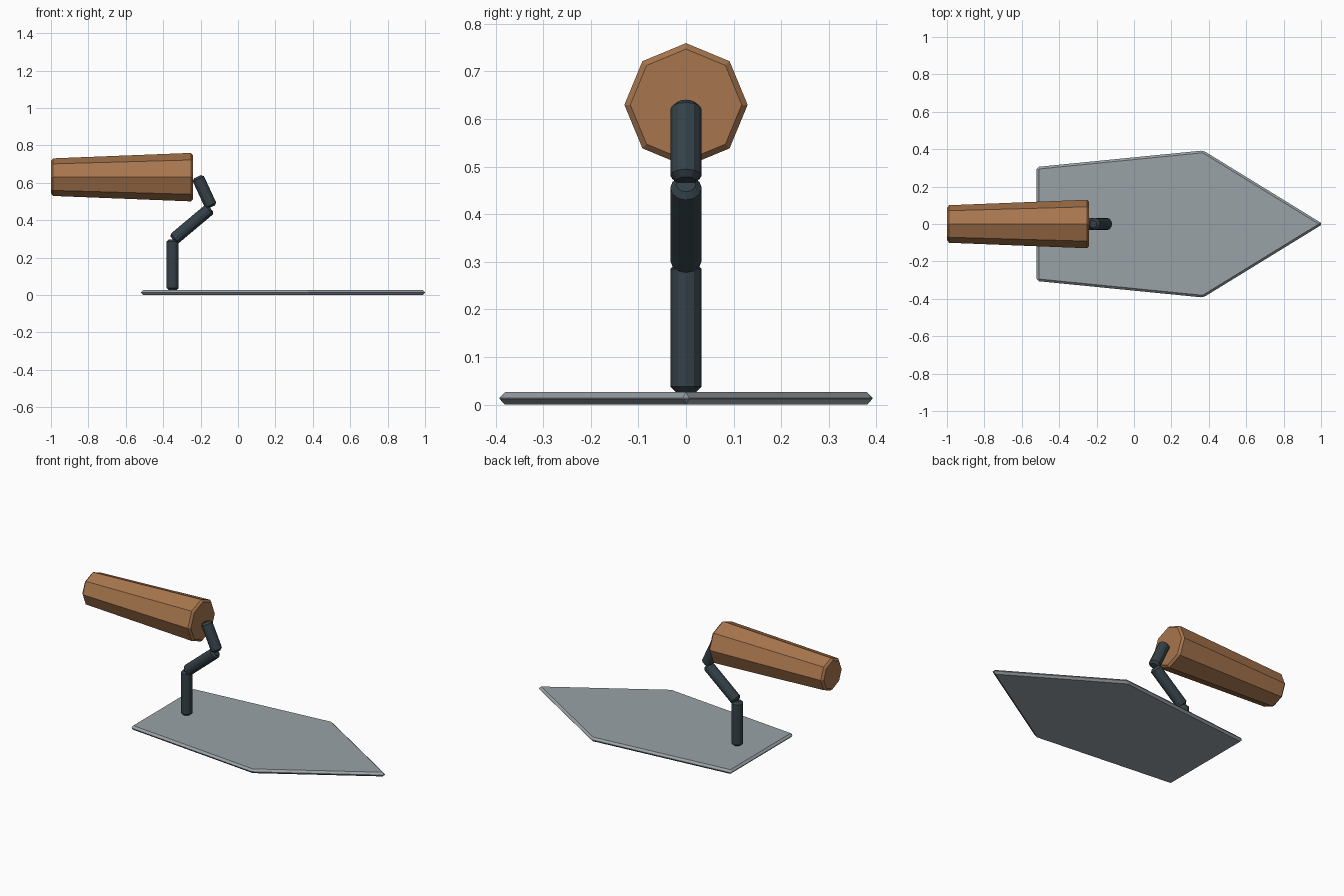
import bpy
import bmesh
from mathutils import Vector

cube = bpy.data.objects.get("Cube")
if cube:
    bpy.data.objects.remove(cube, do_unlink=True)


def material(name, rgb):
    mat = bpy.data.materials.new(name)
    mat.use_nodes = True
    mat.diffuse_color = (*rgb, 1)
    mat.node_tree.nodes["Principled BSDF"].inputs["Base Color"].default_value = (*rgb, 1)
    return mat


wood = material("wood", (0.39, 0.18, 0.075))
steel = material("steel", (0.32, 0.36, 0.39))
dark_iron = material("dark_iron", (0.034, 0.052, 0.064))


def chamfer(obj, width, limit):
    mod = obj.modifiers.new("chamfer", "BEVEL")
    mod.width = width
    mod.segments = 1
    mod.limit_method = "ANGLE"
    mod.angle_limit = limit


def rod(name, start, end, r1, r2, sides, mat):
    """Tapered round bar between two points, chamfered at both ends."""
    start, end = Vector(start), Vector(end)
    axis = end - start
    bpy.ops.mesh.primitive_cone_add(vertices=sides, radius1=r1, radius2=r2,
                                    depth=axis.length, location=(start + end) / 2)
    obj = bpy.context.object
    obj.name = name
    obj.rotation_euler = axis.to_track_quat("Z", "Y").to_euler()
    obj.data.materials.append(mat)
    chamfer(obj, 0.012, 1.1)
    return obj


# Blade: pointed plate with chamfered rim
outline = [(-0.52, -0.305), (0.37, -0.393), (1.01, 0), (0.37, 0.393), (-0.52, 0.305)]
bm = bmesh.new()
base = bm.faces.new([bm.verts.new((x, y, 0)) for x, y in outline])
top = bmesh.ops.extrude_face_region(bm, geom=[base])["geom"]
bmesh.ops.translate(bm, vec=(0, 0, 0.026),
                    verts=[v for v in top if isinstance(v, bmesh.types.BMVert)])
bmesh.ops.recalc_face_normals(bm, faces=bm.faces)
mesh = bpy.data.meshes.new("blade")
bm.to_mesh(mesh)
bm.free()
blade = bpy.data.objects.new("blade", mesh)
bpy.context.collection.objects.link(blade)
mesh.materials.append(steel)
chamfer(blade, 0.012, 0.5)

# Cranked shank: three separate bars
R = 0.033
rod("shank_post", (-0.35, 0, 0.026), (-0.35, 0, 0.297), R, R, 12, dark_iron)
rod("shank_middle", (-0.347, 0, 0.295), (-0.147, 0, 0.463), R, R, 12, dark_iron)
rod("shank_neck", (-0.142, 0, 0.47), (-0.217, 0, 0.632), R, R, 12, dark_iron)

# Eight-sided tapered grip
rod("handle", (-1, 0, 0.63), (-0.24, 0, 0.63), 0.1, 0.13, 8, wood)
